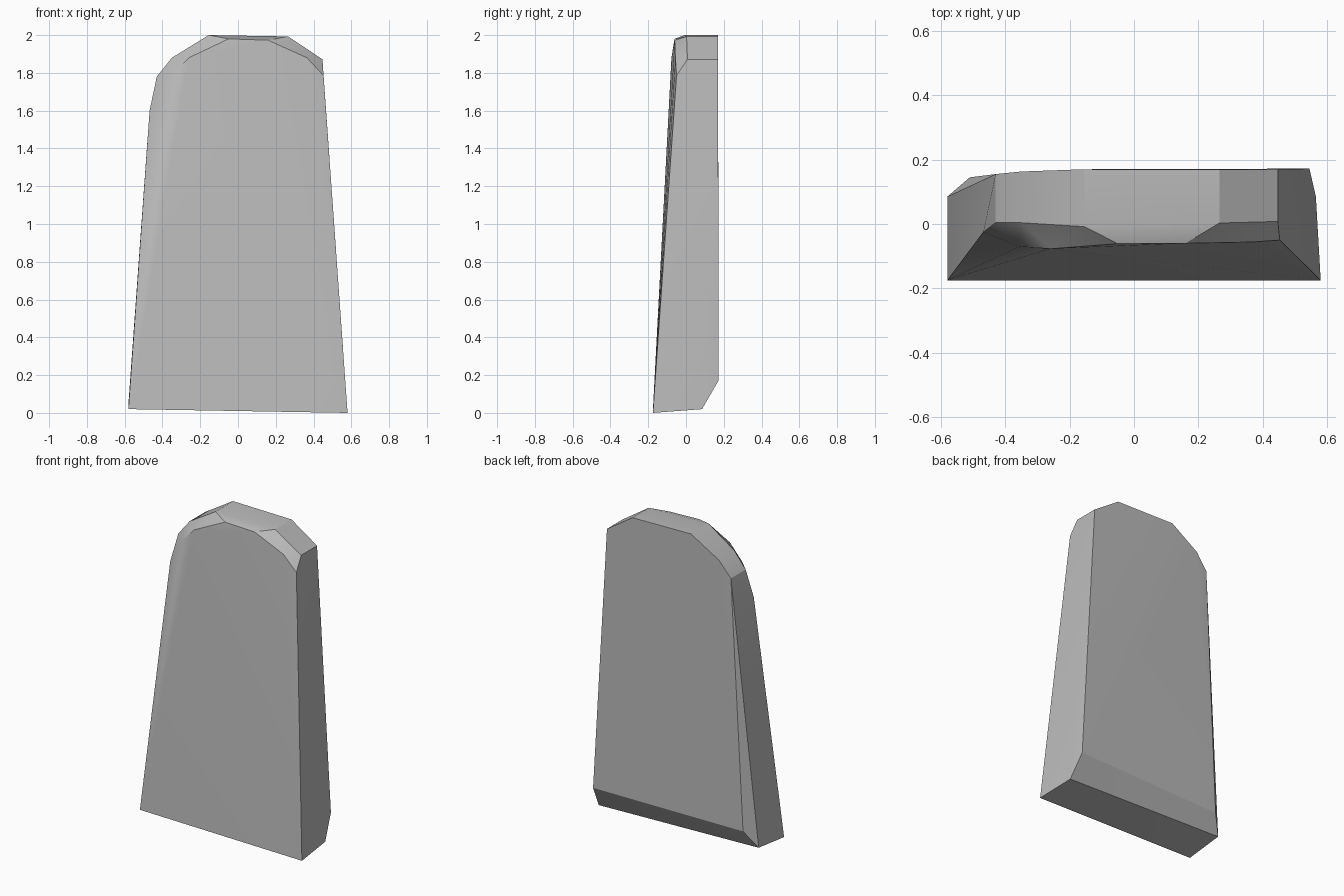
import bpy
import bmesh
import math

if "Cube" in bpy.data.objects:
    bpy.data.objects.remove(bpy.data.objects["Cube"], do_unlink=True)

# Plain stone grey
stone = bpy.data.materials.new("stone grey")
stone.use_nodes = True
colour = (0.5, 0.5, 0.5, 1)
stone.diffuse_color = colour
stone.node_tree.nodes["Principled BSDF"].inputs["Base Color"].default_value = colour

# Foot corners: flat front edge, undercut back
foot = [(-.58, -.175, .02), (.58, -.175, 0), (.565, .085, .02),
        (.545, .172, .17), (-.51, .145, .16), (-.58, .085, .05)]
# Arched rim of the sloping front face
front_rim = [(.453, -.05, 1.785), (.365, -.056, 1.88), (.16, -.06, 1.973),
             (-.05, -.061, 1.98), (-.26, -.077, 1.88), (-.355, -.07, 1.78),
             (-.468, -.025, 1.6)]
# Crown: ridge (x, y, z) and the depth of its back end
crown = [(.447, .008, 1.872, .17), (.265, .003, 1.993, .17),
         (-.155, -.008, 2.0, .17), (-.35, .004, 1.88, .163),
         (-.43, .004, 1.78, .155)]

points = foot + front_rim
for x, y, z, back in crown:
    points += [(x, y, z), (x, back, z)]

# Faceted slab wrapped around the corners
bm = bmesh.new()
for p in points:
    bm.verts.new(p)
hull = bmesh.ops.convex_hull(bm, input=bm.verts)
loose = {v for v in hull["geom_interior"] + hull["geom_unused"]
         if isinstance(v, bmesh.types.BMVert)}
bmesh.ops.delete(bm, geom=list(loose), context='VERTS')
bmesh.ops.dissolve_limit(bm, angle_limit=math.radians(1.5),
                         verts=bm.verts, edges=bm.edges)
bmesh.ops.recalc_face_normals(bm, faces=bm.faces)
mesh = bpy.data.meshes.new("stone_slab")
bm.to_mesh(mesh)
bm.free()
mesh.materials.append(stone)

slab = bpy.data.objects.new("stone_slab", mesh)
bpy.context.collection.objects.link(slab)
bpy.context.view_layer.objects.active = slab
slab.select_set(True)
bpy.ops.object.shade_smooth_by_angle(angle=math.radians(25))
